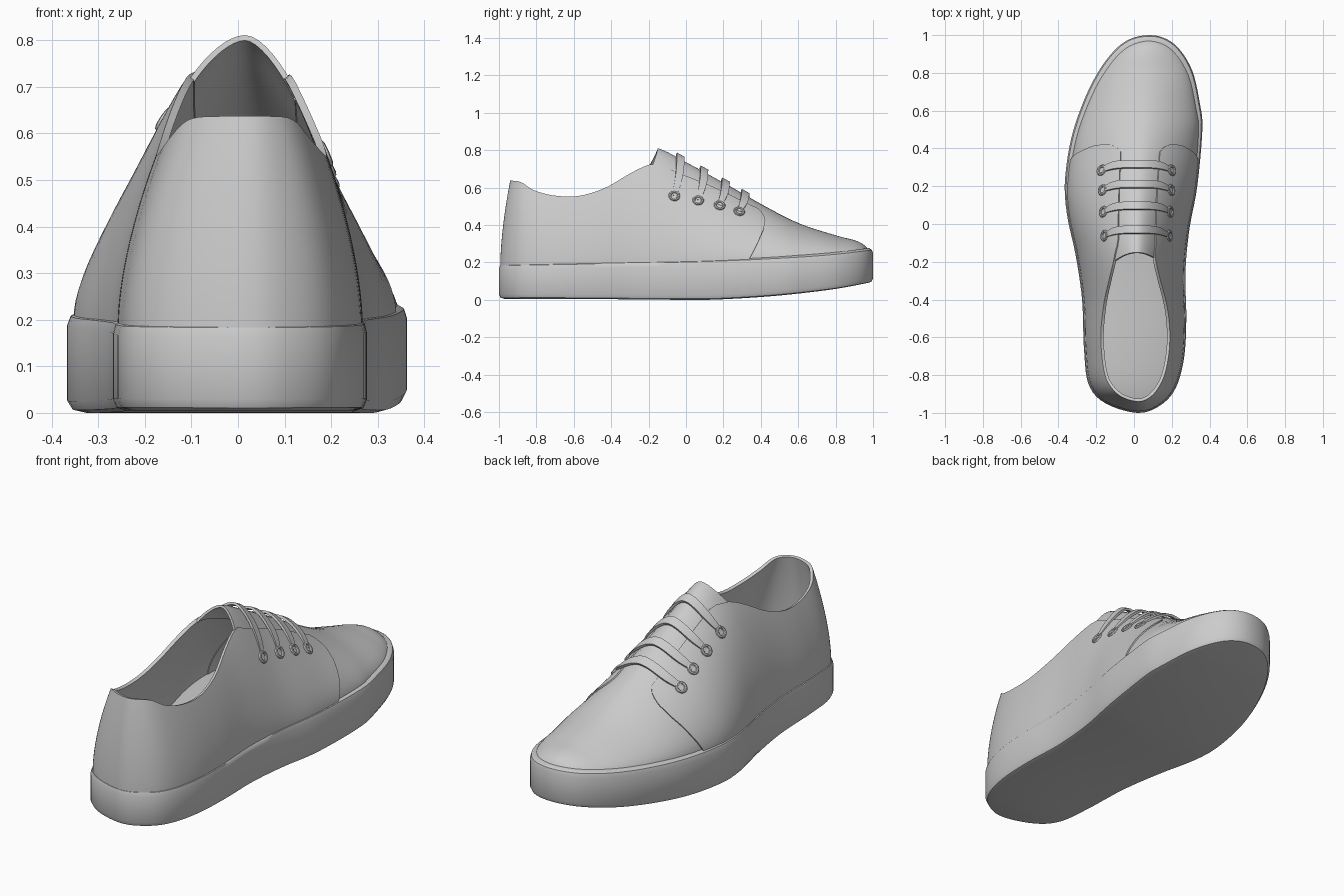
import bpy, bmesh, math
from mathutils import Vector

if "Cube" in bpy.data.objects:
    bpy.data.objects.remove(bpy.data.objects["Cube"])


def dense(pts, closed=False, n=24):
    """Catmull-Rom sampling of a short 2D point list."""
    P = [Vector(p) for p in pts]
    N = len(P)
    get = (lambda i: P[i % N]) if closed else (lambda i: P[max(0, min(N - 1, i))])
    out = []
    for i in range(N if closed else N - 1):
        a, b, c, d = (get(i + k) for k in (-1, 0, 1, 2))
        for s in range(n):
            t = s / n
            out.append(0.5 * (2 * b + (c - a) * t + (2 * a - 5 * b + 4 * c - d) * t * t
                              + (3 * b - a - 3 * c + d) * t ** 3))
    if not closed:
        out.append(P[-1])
    return out


def lin(pts, v):
    """Linear lookup in a sorted list of (key, value)."""
    if v <= pts[0][0]:
        return pts[0][1]
    for (a, fa), (b, fb) in zip(pts, pts[1:]):
        if v <= b:
            return fa + (fb - fa) * (v - a) / max(b - a, 1e-9)
    return pts[-1][1]


def make(name, verts, faces, thick=0.0, recalc=False):
    me = bpy.data.meshes.new(name)
    me.from_pydata([tuple(v) for v in verts], [], faces)
    bm = bmesh.new()
    bm.from_mesh(me)
    bmesh.ops.remove_doubles(bm, verts=bm.verts, dist=1e-5)
    if recalc:
        bmesh.ops.recalc_face_normals(bm, faces=bm.faces)
    bm.to_mesh(me)
    bm.free()
    ob = bpy.data.objects.new(name, me)
    bpy.context.collection.objects.link(ob)
    bpy.ops.object.select_all(action='DESELECT')
    ob.select_set(True)
    bpy.context.view_layer.objects.active = ob
    if thick:
        mod = ob.modifiers.new("thickness", 'SOLIDIFY')
        mod.thickness, mod.offset = thick, -1
        bpy.ops.object.modifier_apply(modifier=mod.name)
    bpy.ops.object.shade_smooth_by_angle(angle=math.radians(40))
    return ob


def grid(name, rows, thick):
    m = len(rows[0])
    faces = [(j * m + i, (j + 1) * m + i, (j + 1) * m + i + 1, j * m + i + 1)
             for j in range(len(rows) - 1) for i in range(m - 1)]
    return make(name, [v for r in rows for v in r], faces, thick)


# Shared shape curves
LEFT = [(0.08, 1.0), (-0.07, 0.95), (-0.21, 0.77), (-0.32, 0.5), (-0.365, 0.24), (-0.355, 0.05),
        (-0.31, -0.16), (-0.275, -0.4), (-0.265, -0.66), (-0.24, -0.85), (-0.15, -0.95)]
RIGHT = [(0.02, -1.0), (0.14, -0.96), (0.22, -0.87), (0.265, -0.71), (0.277, -0.5), (0.272, -0.26),
         (0.293, -0.03), (0.335, 0.2), (0.362, 0.5), (0.35, 0.63), (0.305, 0.82), (0.21, 0.955)]
ring = dense(LEFT + RIGHT, True)
cut = len(LEFT) * 24
SIDE = {-1: sorted((p.y, p.x) for p in ring[:cut + 1]),
        1: sorted((p.y, p.x) for p in ring[cut:] + ring[:1])}
SOLE_TOP = dense([(-1, 0.193), (0, 0.212), (0.5, 0.232), (0.8, 0.253), (1, 0.277)])
SOLE_BOT = dense([(-1, 0.005), (-0.6, 0.005), (0, 0.0), (0.2, 0.003), (0.5, 0.022), (0.8, 0.055), (1, 0.09)])
APEX = dense([(-1, 0.84), (-0.6, 0.84), (-0.3, 0.84), (-0.15, 0.82), (0, 0.745), (0.2, 0.635), (0.4, 0.52),
              (0.6, 0.418), (0.8, 0.352), (0.9, 0.326), (0.95, 0.302), (0.98, 0.268)])
COLLAR = dense([(-1, 0.635), (-0.93, 0.637), (-0.88, 0.628), (-0.81, 0.585), (-0.7, 0.557), (-0.57, 0.556),
                (-0.43, 0.6), (-0.3, 0.675), (-0.2, 0.722), (-0.1, 0.738), (0, 0.8), (0.1, 1.2)])
CENTRE = dense([(-1, 0.02), (-0.6, 0.015), (0, 0.017), (0.4, 0.035), (1, 0.08)])
THROAT = [(-0.3, 0), (-0.15, 0.1), (0.5, 0.105)]


def arch(y, side, t, d=0.0):
    """Point on the upper: side wall at t=0, centre ridge at t=1, inset by d."""
    cx = lin(CENTRE, y)
    bx = lin(SIDE[side], (y + 0.008) / 0.985)
    B = Vector((cx + (bx - cx) * (0.965 - 3 * d), y, lin(SOLE_TOP, y) - 0.02))
    e = max(0, (-0.7 - y) / 0.293)
    ty = y if e == 0 else -0.7 - 0.17 * e * (2 - e)
    T = Vector((cx, ty, lin(APEX, y) - d))
    k = 0.35 + 0.15 * min(1, max(0, (y - 0.3) / 0.6))
    P1 = B + Vector((0, 0, 0.36 * (T.z - B.z)))
    P2 = T + Vector((B.x - T.x, B.y - T.y, 0)) * k
    s = 1 - t
    return B * s ** 3 + P1 * 3 * s * s * t + P2 * 3 * s * t * t + T * t ** 3


def solve(test):
    lo, hi = 0.0, 1.0
    for _ in range(20):
        mid = (lo + hi) / 2
        lo, hi = (lo, mid) if test(mid) else (mid, hi)
    return lo


def t_at_width(y, side, w, d=0.0):
    return solve(lambda t: abs(arch(y, side, t, d).x - lin(CENTRE, y)) <= w)


def on_top(x, y, lift=0.0):
    c = lin(CENTRE, y)
    side = -1 if x < c else 1
    p = arch(y, side, t_at_width(y, side, abs(x - c)))
    return Vector((x, y, p.z + lift))


# Sole: rounded-edge rings, closed by strips across
n = 60
ys = [math.cos(math.pi * j / n) for j in range(n + 1)]
outline = [(lin(SIDE[-1], y), y) for y in ys] + [(lin(SIDE[1], y), y) for y in ys[-2:0:-1]]
N = len(outline)
verts, faces = [], []
levels = [(0.03, 0, 0), (0.009, 0, 0.006), (0, 0, 0.025), (0, 1, -0.03), (0.006, 1, -0.01), (0.022, 1, 0)]
for inset, top, dz in levels:
    for x, y in outline:
        c = lin(CENTRE, y)
        verts.append((c + (x - c) * (1 - inset / 0.3), y * (1 - inset), lin(SOLE_TOP if top else SOLE_BOT, y) + dz))
for r in range(len(levels) - 1):
    faces += [(r * N + i, r * N + (i + 1) % N, (r + 1) * N + (i + 1) % N, (r + 1) * N + i) for i in range(N)]
for o in (0, (len(levels) - 1) * N):
    for j in range(n):
        f = [o + j, o + j + 1, o + (N - j - 1) % N, o + (N - j) % N]
        faces.append(tuple(dict.fromkeys(f)))
make("sole", verts, faces, recalc=True)

# Vamp: full arches over the toes
M = 14
rows = []
for j in range(33):
    y = 0.976 - 0.75 * (1 - math.cos(math.pi / 2 * j / 32))
    rows.append([arch(y, -1, i / M, 0.007) for i in range(M + 1)]
                + [arch(y, 1, i / M, 0.007) for i in range(M - 1, -1, -1)])
grid("vamp", rows, 0.012)

# Tongue: narrow strip along the ridge with a curved rear end
rows = []
for j in range(19):
    row = []
    for i in range(-8, 9):
        y = 0.34 - 0.49 * j / 18 - 0.045 * (i / 8) ** 2 * j / 18
        side = -1 if i < 0 else 1
        row.append(arch(y, side, t_at_width(y, side, 0.118 * abs(i) / 8, 0.009), 0.009))
    rows.append(row)
grid("tongue", rows, 0.012)

# Quarters: one wrap from the left front edge round the heel to the right
EDGE = [(0, 0), (0.3, 0.5), (0.6, 0.9), (0.8, 1), (0.93, 0.85), (1, 0.55)]
R, H = 18, 50
stations = [(j, -1) for j in range(H + 1)] + [(j, 1) for j in range(H - 1, -1, -1)]
rows = []
for j, side in stations:
    y0 = 0.33 - 1.323 * math.sin(math.pi / 2 * j / H)
    fade = max(0, 1 - (0.33 - y0) / 0.4)
    row = []
    for i in range(R + 1):
        f = i / R
        y = y0 + 0.095 * fade * lin(EDGE, f)

        def stop(t):
            p = arch(y, side, t)
            return p.z >= lin(COLLAR, p.y) or abs(p.x - lin(CENTRE, y)) <= lin(THROAT, y)
        row.append(arch(y, side, f * solve(stop)))
    rows.append(row)
grid("quarters", rows, 0.016)

# Laces with an eyelet at each end
for k, (y, xl, xr) in enumerate([(0.285, -0.172, 0.2), (0.18, -0.167, 0.197),
                                 (0.065, -0.163, 0.192), (-0.062, -0.157, 0.187)]):
    rows = []
    for w in (0.02, 0, -0.02):
        row = []
        for i in range(25):
            u = i / 24 * 2 - 1
            x = xl + (xr - xl) * i / 24
            yy = y + 0.034 * (1 - abs(u) ** 4) + w * (1 - 0.45 * abs(u) ** 6)
            row.append(on_top(x, yy, 0.016 - 0.012 * abs(u) ** 8))
        rows.append(row)
    grid(f"lace_{k + 1}", rows, 0.012)
    for label, x in (("left", xl), ("right", xr)):
        p = on_top(x, y, 0.002)
        nrm = (on_top(x + 0.01, y) - on_top(x - 0.01, y)).cross(on_top(x, y + 0.01) - on_top(x, y - 0.01))
        bpy.ops.mesh.primitive_torus_add(major_radius=0.023, minor_radius=0.008, major_segments=24,
                                         minor_segments=8, location=p,
                                         rotation=nrm.to_track_quat('Z', 'Y').to_euler())
        bpy.context.object.name = f"eyelet_{label}_{k + 1}"
        bpy.ops.object.shade_smooth_by_angle()
